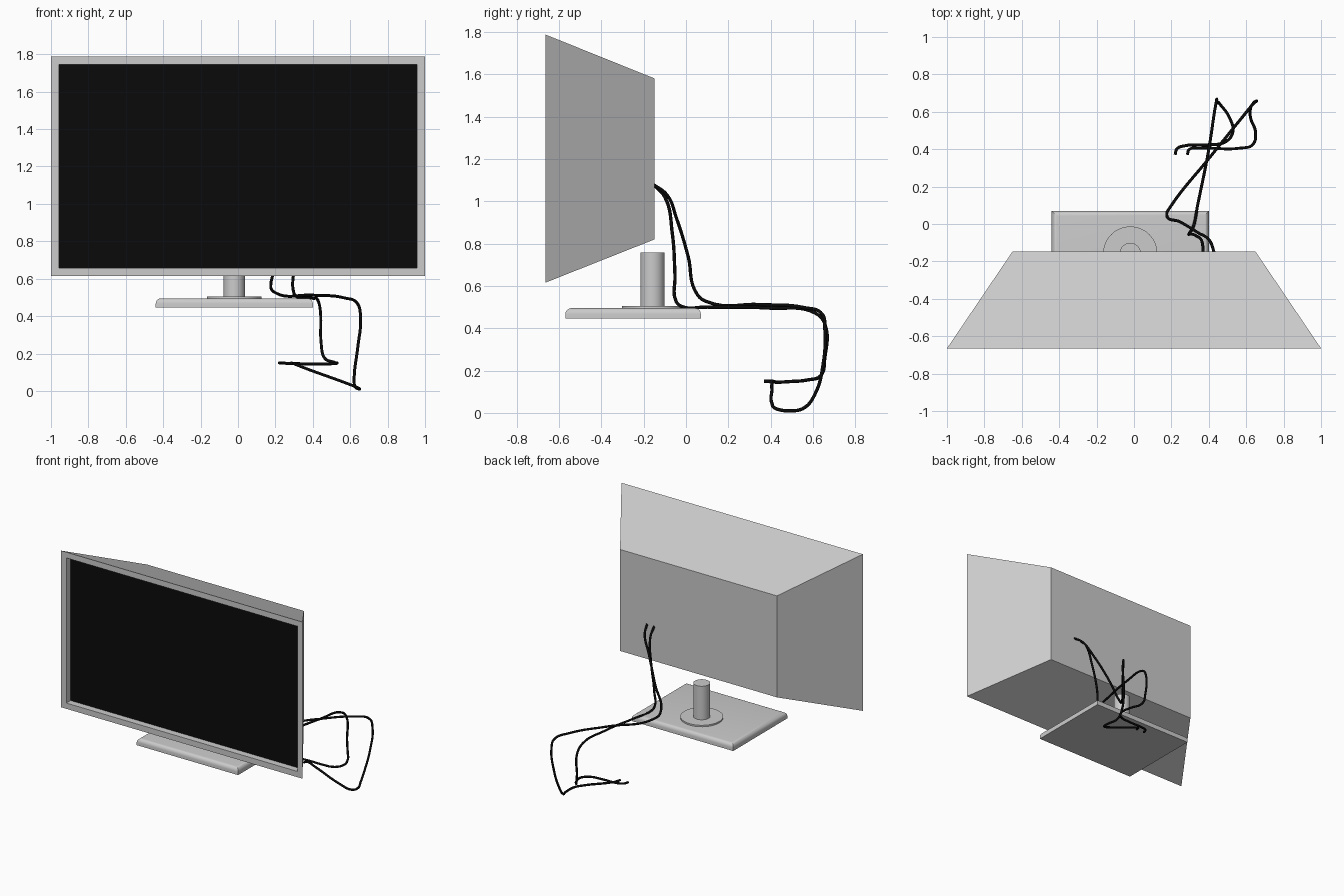
import bpy, bmesh
from mathutils import Vector

if "Cube" in bpy.data.objects:
    bpy.data.objects.remove(bpy.data.objects["Cube"])


def make_object(name, bm, mat=None):
    bmesh.ops.recalc_face_normals(bm, faces=bm.faces)
    me = bpy.data.meshes.new(name)
    bm.to_mesh(me)
    bm.free()
    ob = bpy.data.objects.new(name, me)
    bpy.context.collection.objects.link(ob)
    if mat:
        me.materials.append(mat)
    return ob


def smooth(ob, angle=0.6):
    bpy.ops.object.select_all(action='DESELECT')
    ob.select_set(True)
    bpy.context.view_layer.objects.active = ob
    bpy.ops.object.shade_smooth_by_angle(angle=angle)


def rect(bm, hx, z0, z1, y):
    return [bm.verts.new(p) for p in
            ((-hx, y, z0), (hx, y, z0), (hx, y, z1), (-hx, y, z1))]


def cylinder(name, x, y, z0, z1, r):
    bpy.ops.mesh.primitive_cylinder_add(vertices=48, radius=r, depth=z1 - z0,
                                        location=(x, y, (z0 + z1) / 2))
    ob = bpy.context.object
    ob.name = name
    smooth(ob)


def cable(name, pts, mat):
    cu = bpy.data.curves.new(name, 'CURVE')
    cu.dimensions = '3D'
    cu.bevel_depth = 0.008
    cu.bevel_resolution = 2
    cu.resolution_u = 8
    cu.use_fill_caps = True
    sp = cu.splines.new('BEZIER')
    sp.bezier_points.add(len(pts) - 1)
    for bp, p in zip(sp.bezier_points, pts):
        bp.co = p
        bp.handle_left_type = bp.handle_right_type = 'AUTO'
    cu.materials.append(mat)
    bpy.context.collection.objects.link(bpy.data.objects.new(name, cu))


black = bpy.data.materials.new("black")
black.diffuse_color = (0.003, 0.003, 0.003, 1)
black.use_nodes = True
black.node_tree.nodes["Principled BSDF"].inputs["Base Color"].default_value = black.diffuse_color

# Housing: tapered shell with a bezel and a recess for the screen
bm = bmesh.new()
loops = [rect(bm, 0.65, 0.82, 1.58, -0.148),
         rect(bm, 1.0, 0.615, 1.788, -0.665),
         rect(bm, 0.957, 0.658, 1.745, -0.665),
         rect(bm, 0.957, 0.658, 1.745, -0.615)]
bm.faces.new(loops[0])
for a, b in zip(loops, loops[1:]):
    for i in range(4):
        j = (i + 1) % 4
        bm.faces.new((a[i], a[j], b[j], b[i]))
make_object("housing", bm)

# Screen panel at the bottom of the recess
bm = bmesh.new()
front = rect(bm, 0.957, 0.658, 1.745, -0.615)
bm.faces.new(front)
screen = make_object("screen", bm, black)
if screen.data.polygons[0].normal.y > 0:
    screen.data.flip_normals()

# Base plate with rounded upper edges
bm = bmesh.new()
bmesh.ops.create_cube(bm, size=1)
for v in bm.verts:
    v.co = Vector((v.co.x * 0.84 - 0.02, v.co.y * 0.64 - 0.25, v.co.z * 0.05 + 0.47))
top_edges = [e for e in bm.edges if all(v.co.z > 0.48 for v in e.verts)]
bmesh.ops.bevel(bm, geom=top_edges, offset=0.028, segments=5, profile=0.5,
                affect='EDGES')
smooth(make_object("base_plate", bm))

# Stand
cylinder("stand_collar", -0.02, -0.158, 0.494, 0.506, 0.145)
cylinder("stand_post", -0.02, -0.158, 0.50, 0.757, 0.057)

# Cables hanging from the back
cable("long_cable", [
    (0.43, -0.155, 1.08), (0.405, -0.09, 1.03), (0.34, -0.045, 0.92),
    (0.25, 0.01, 0.74), (0.175, 0.053, 0.56), (0.20, 0.10, 0.525),
    (0.40, 0.35, 0.512), (0.57, 0.56, 0.497), (0.64, 0.645, 0.465),
    (0.655, 0.656, 0.40), (0.64, 0.648, 0.23), (0.622, 0.61, 0.09),
    (0.625, 0.56, 0.025), (0.65, 0.49, 0.01), (0.635, 0.425, 0.02),
    (0.57, 0.406, 0.045), (0.35, 0.405, 0.125), (0.295, 0.398, 0.147),
    (0.285, 0.37, 0.15)], black)
cable("short_cable", [
    (0.37, -0.155, 1.08), (0.365, -0.10, 1.02), (0.335, -0.065, 0.85),
    (0.30, -0.052, 0.65), (0.297, -0.048, 0.53), (0.315, -0.02, 0.503),
    (0.34, 0.10, 0.50), (0.40, 0.40, 0.495), (0.432, 0.61, 0.472),
    (0.441, 0.656, 0.42), (0.445, 0.655, 0.25), (0.46, 0.64, 0.18),
    (0.51, 0.57, 0.155), (0.528, 0.49, 0.148), (0.49, 0.44, 0.145),
    (0.40, 0.424, 0.145), (0.27, 0.418, 0.147), (0.23, 0.402, 0.15),
    (0.22, 0.37, 0.15)], black)
